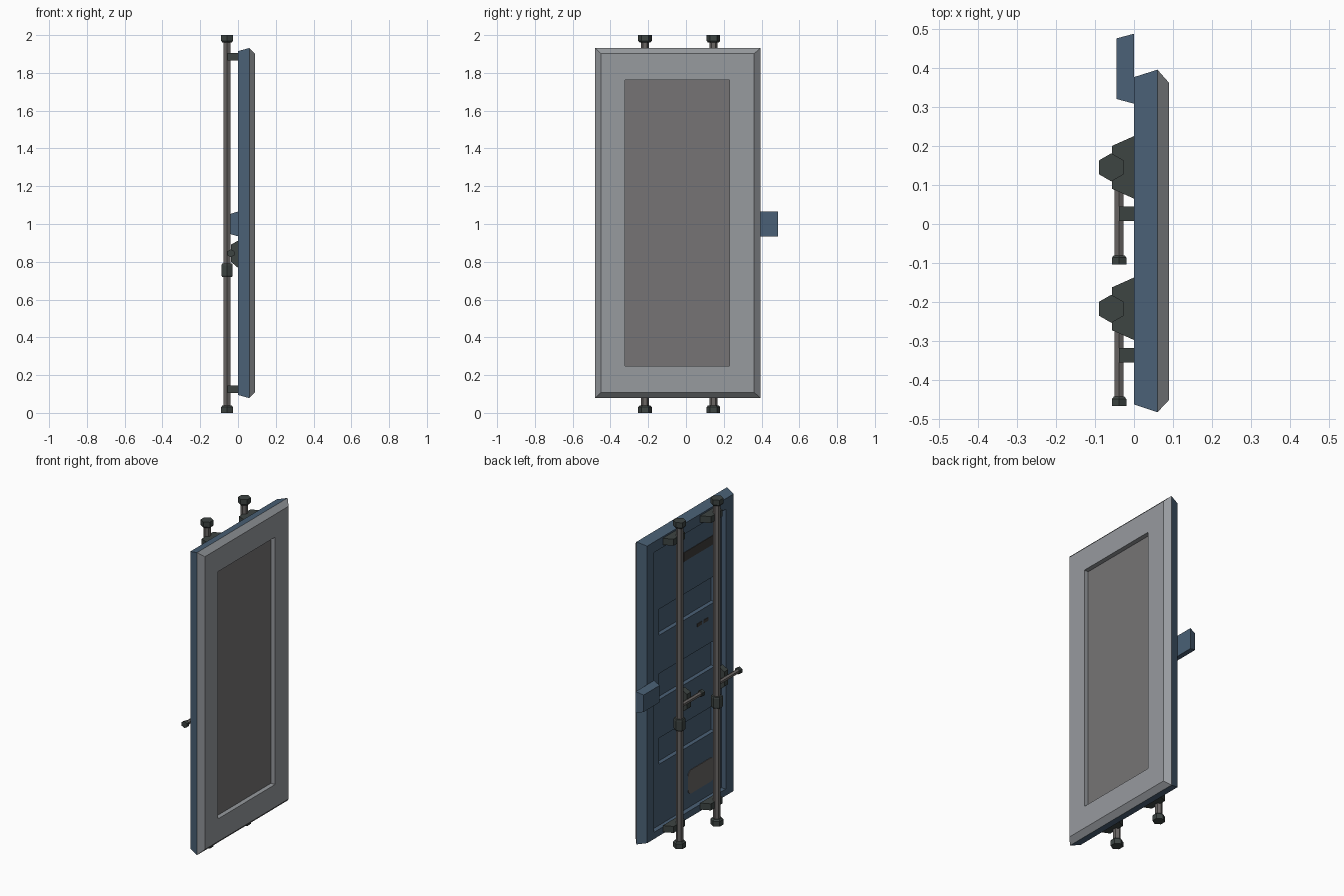
import bpy, bmesh, math
from mathutils import Matrix, Vector

if "Cube" in bpy.data.objects:
    bpy.data.objects.remove(bpy.data.objects["Cube"])


def mat(name, rgb):
    m = bpy.data.materials.new(name)
    m.diffuse_color = (*rgb, 1)
    m.use_nodes = True
    m.node_tree.nodes["Principled BSDF"].inputs["Base Color"].default_value = m.diffuse_color
    return m


BLUE = mat("door blue", (0.068, 0.118, 0.18))
GASKET = mat("gasket grey", (0.31, 0.325, 0.345))
LINER = mat("liner grey", (0.18, 0.175, 0.178))
STEEL = mat("bar grey", (0.145, 0.135, 0.13))
DARK = mat("fitting dark green", (0.047, 0.058, 0.055))
DECAL = mat("marking dark", (0.05, 0.046, 0.042))


def finish(bm, name, *mats):
    me = bpy.data.meshes.new(name)
    bm.to_mesh(me)
    bm.free()
    for m in mats:
        me.materials.append(m)
    ob = bpy.data.objects.new(name, me)
    bpy.context.collection.objects.link(ob)
    return ob


def loft(bm, rings, mats=None):
    """Join rectangles (x, y0, y1, z0, z1) one after another and cap both ends."""
    vs = [[bm.verts.new(p) for p in ((x, a, c), (x, b, c), (x, b, d), (x, a, d))]
          for x, a, b, c, d in rings]
    faces = [bm.faces.new(vs[0]), bm.faces.new(vs[-1])]
    if mats:
        faces[1].material_index = mats[-1]
    for i in range(len(vs) - 1):
        for k in range(4):
            f = bm.faces.new((vs[i][k], vs[i][(k + 1) % 4],
                              vs[i + 1][(k + 1) % 4], vs[i + 1][k]))
            f.material_index = mats[i] if mats else 0
            faces.append(f)
    bmesh.ops.recalc_face_normals(bm, faces=faces)


def block(name, rings, m):
    bm = bmesh.new()
    loft(bm, rings)
    return finish(bm, name, m)


def turned(name, base, axis, profile, m, sides=6):
    """Turn (distance, radius) pairs about an axis starting at base."""
    bm = bmesh.new()
    rot = Matrix.Rotation(math.pi / 2, 3, 'X') if axis == 'Y' else Matrix.Identity(3)
    rows = []
    for h, r in profile:
        row = []
        for i in range(sides):
            t = 2 * math.pi * (i + sides / 4) / sides
            row.append(bm.verts.new(Vector(base) + rot @ Vector((r * math.cos(t), r * math.sin(t), h))))
        rows.append(row)
    bm.faces.new(rows[0])
    bm.faces.new(rows[-1])
    for a, b in zip(rows, rows[1:]):
        for k in range(sides):
            bm.faces.new((a[k], a[(k + 1) % sides], b[(k + 1) % sides], b[k]))
    bmesh.ops.recalc_face_normals(bm, faces=bm.faces[:])
    return finish(bm, name, m)


# Door leaf: recessed outer field, blue frame, tapered gasket, recessed liner
bm = bmesh.new()
loft(bm, [(0.03, -0.385, 0.308, 0.136, 1.85),
          (0.00, -0.385, 0.308, 0.136, 1.85),
          (0.00, -0.462, 0.376, 0.095, 1.915),
          (0.06, -0.482, 0.395, 0.078, 1.932),
          (0.09, -0.450, 0.361, 0.108, 1.902),
          (0.09, -0.322, 0.230, 0.247, 1.762),
          (0.062, -0.322, 0.230, 0.247, 1.762)],
     [0, 0, 0, 1, 1, 1, 2])
door = finish(bm, "door_leaf", BLUE, GASKET, LINER)

# Three horizontal corrugation pockets cut in the outer field
bm = bmesh.new()
for z in (0.51, 0.905, 1.30):
    loft(bm, [(0.01, -0.322, 0.22, z, z + 0.16), (0.056, -0.322, 0.22, z, z + 0.16)])
cutter = finish(bm, "pocket_cutter", BLUE)
cutter.hide_render = True
cutter.hide_viewport = True
mod = door.modifiers.new("pockets", 'BOOLEAN')
mod.operation = 'DIFFERENCE'
mod.solver = 'EXACT'
mod.object = cutter

# Overlap lug on the free edge
block("edge_lug", [(-0.045, 0.32, 0.475, 0.948, 1.052),
                   (0.0, 0.308, 0.487, 0.935, 1.066)], BLUE)

# Two locking bars with end cams, guides, hub and handle
for side, y in (("left", 0.145), ("right", -0.217)):
    x = -0.058
    turned(side + "_lock_bar", (x, y, 0.02), 'Z', [(0, 0.021), (1.96, 0.021)], STEEL)
    cam = [(0, 0.036), (0.031, 0.036), (0.04, 0.028)]
    turned(side + "_bottom_cam", (x, y, 0), 'Z', cam, DARK)
    turned(side + "_top_cam", (x, y, 2), 'Z', [(-h, r) for h, r in cam], DARK)
    turned(side + "_bar_hub", (x, y, 0.72), 'Z',
           [(0, 0.031), (0.01, 0.034), (0.06, 0.034), (0.07, 0.031)], DARK)
    for end, z in (("bottom", 0.125), ("top", 1.885)):
        block(f"{side}_{end}_guide", [(-0.056, y - 0.055, y + 0.055, z - 0.02, z + 0.02),
                                      (0.0, y - 0.08, y + 0.08, z - 0.02, z + 0.02)], DARK)
    block(side + "_handle_mount", [(-0.038, y - 0.137, y - 0.1, 0.80, 0.89),
                                   (0.0, y - 0.137, y - 0.1, 0.768, 0.912)], DARK)
    turned(side + "_handle", (-0.038, y - 0.01, 0.845), 'Y', [(0, 0.0135), (0.23, 0.0135)], STEEL)
    turned(side + "_handle_knob", (-0.038, y - 0.225, 0.845), 'Y',
           [(0, 0.016), (0.006, 0.021), (0.024, 0.021)], DARK)


def plate(name, outline, m):
    """Thin marking on the outer field from a (y, z) outline."""
    bm = bmesh.new()
    f = bm.faces.new([bm.verts.new((0.027, y, z)) for y, z in outline])
    ext = bmesh.ops.extrude_face_region(bm, geom=[f])["geom"]
    bmesh.ops.translate(bm, vec=(0.004, 0, 0), verts=[v for v in ext if isinstance(v, bmesh.types.BMVert)])
    bmesh.ops.recalc_face_normals(bm, faces=bm.faces[:])
    finish(bm, name, m)


# Rounded data plate near the bottom
plate("data_plate", [(cy + 0.03 * math.cos(t), cz + 0.03 * math.sin(t))
                     for i, (cy, cz) in enumerate(((-0.09, 0.33), (-0.28, 0.33), (-0.28, 0.245), (-0.09, 0.245)))
                     for t in [math.pi / 2 * (i + k / 3) for k in range(4)]], STEEL)

# Plain dark markings
plate("upper_marking_a", [(-0.02, 1.66), (-0.02, 1.715), (-0.13, 1.715), (-0.15, 1.66)], DECAL)
plate("upper_marking_b", [(-0.15, 1.66), (-0.13, 1.715), (-0.31, 1.715), (-0.31, 1.66)], DECAL)
for i in range(2):
    y = -0.15 - 0.06 * i
    plate(f"small_marking_{i + 1}", [(y, 1.21), (y, 1.23), (y - 0.045, 1.23), (y - 0.045, 1.21)], DECAL)
